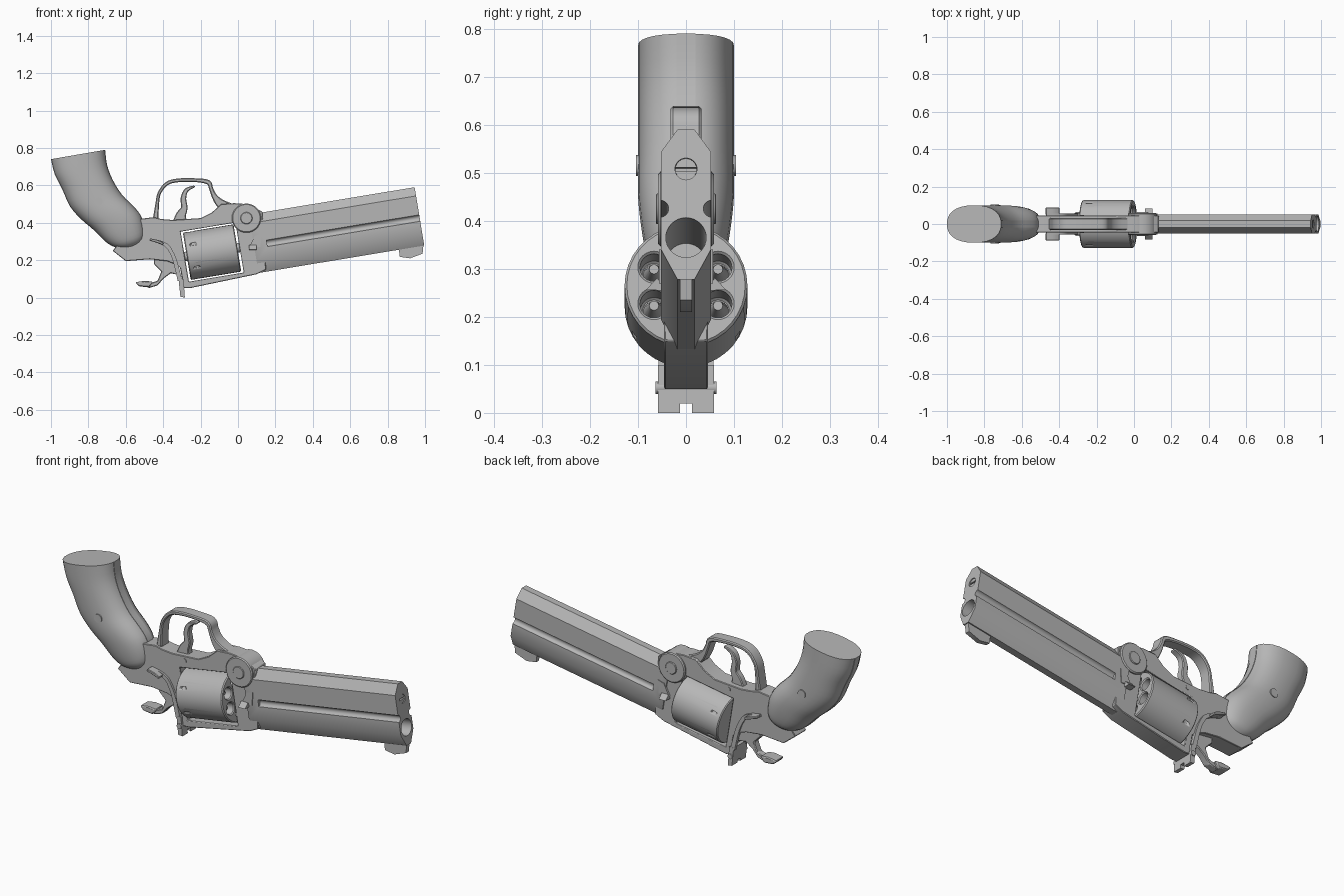
import bpy, bmesh, math
from mathutils import Matrix, Vector

if "Cube" in bpy.data.objects:
    bpy.data.objects.remove(bpy.data.objects["Cube"])

TILT = Matrix.Rotation(math.radians(-9.4), 4, 'Y')
GREY = (0.47, 0.47, 0.47, 1)
metal = bpy.data.materials.new("plain_grey")
metal.diffuse_color = GREY
metal.use_nodes = True
metal.node_tree.nodes["Principled BSDF"].inputs["Base Color"].default_value = GREY
parts = []


def finish(name, bm, bevel=0):
    bmesh.ops.recalc_face_normals(bm, faces=bm.faces)
    me = bpy.data.meshes.new(name)
    bm.to_mesh(me)
    bm.free()
    me.materials.append(metal)
    ob = bpy.data.objects.new(name, me)
    bpy.context.collection.objects.link(ob)
    parts.append(ob)
    if bevel:
        mod = ob.modifiers.new("edge", 'BEVEL')
        mod.width = bevel
        mod.segments = 1
        mod.limit_method = 'ANGLE'
    return ob


def loft(name, rings, bevel=0):
    """Skin a run of equal rings and cap both ends."""
    bm = bmesh.new()
    loops = [[bm.verts.new(p) for p in ring] for ring in rings]
    for a, b in zip(loops, loops[1:]):
        for i in range(len(a)):
            j = (i + 1) % len(a)
            bm.faces.new((a[i], a[j], b[j], b[i]))
    bm.faces.new(loops[0])
    bm.faces.new(loops[-1])
    return finish(name, bm, bevel)


def plate(name, outline, y0, y1, bevel=0):
    return loft(name, [[(x, y, z) for x, z in outline] for y in (y0, y1)], bevel)


def add_rod(bm, start, end, r, n=24, r2=None):
    start, end = Vector(start), Vector(end)
    d = end - start
    m = Matrix.Translation((start + end) / 2) @ d.to_track_quat('Z', 'Y').to_matrix().to_4x4()
    bmesh.ops.create_cone(bm, cap_ends=True, segments=n, radius1=r,
                          radius2=r if r2 is None else r2, depth=d.length, matrix=m)


def rod(name, start, end, r, n=24, bevel=0, r2=None):
    bm = bmesh.new()
    add_rod(bm, start, end, r, n, r2)
    return finish(name, bm, bevel)


def pin(name, x, z, r, half, bevel=0):
    return rod(name, (x, -half, z), (x, half, z), r, 28, bevel)


def box(name, lo, hi):
    return plate(name, [(lo[0], lo[2]), (hi[0], lo[2]), (hi[0], hi[2]), (lo[0], hi[2])], lo[1], hi[1])


def cut(ob, cutter):
    mod = ob.modifiers.new("cut", 'BOOLEAN')
    mod.object, mod.operation, mod.solver = cutter, 'DIFFERENCE', 'EXACT'
    bpy.context.view_layer.objects.active = ob
    bpy.ops.object.modifier_move_to_index(modifier="cut", index=0)
    bpy.ops.object.modifier_apply(modifier="cut")
    parts.remove(cutter)
    bpy.data.objects.remove(cutter)


def smooth_path(pts, steps=4):
    """Catmull-Rom curve through tuples of any length."""
    v = [Vector(p) for p in pts]
    v = [v[0]] + v + [v[-1]]
    out = []
    for a, b, c, d in zip(v, v[1:], v[2:], v[3:]):
        for k in range(steps):
            t = k / steps
            out.append(b + (c - a) * t / 2 + (a * 2 - b * 5 + c * 4 - d) * t * t / 2
                       + (b * 3 - a - c * 3 + d) * t ** 3 / 2)
    return out + [v[-1]]


def ribbon(name, pts, y0, y1, bevel=0):
    """Flat band along (x, z, thickness) points."""
    path = smooth_path(pts)
    left, right = [], []
    for i, p in enumerate(path):
        d = (path[min(i + 1, len(path) - 1)] - path[max(i - 1, 0)]).xy.normalized()
        n = Vector((-d.y, d.x)) * p.z / 2
        left.append(p.xy + n)
        right.append(p.xy - n)
    return plate(name, left + right[::-1], y0, y1, bevel)


# Grip: rounded sections swept from the flat butt to the neck (rear x, z, front x, z, half width)
sections = smooth_path([
    (-1, .74, -.71, .79, .1), (-.98, .66, -.7, .71, .1), (-.94, .58, -.67, .63, .1),
    (-.9, .49, -.62, .55, .1), (-.84, .42, -.56, .49, .1), (-.77, .36, -.52, .44, .095),
    (-.71, .3, -.5, .38, .085), (-.66, .27, -.5, .32, .07), (-.61, .26, -.53, .28, .04)], 3)
rings = []
for xa, za, xb, zb, w in sections:
    ring = []
    for k in range(28):
        c, s = math.cos(math.tau * k / 28), math.sin(math.tau * k / 28)
        f = math.copysign(abs(c) ** 0.85, c) / 2 + 0.5
        ring.append((xa + (xb - xa) * f, math.copysign(abs(s) ** 0.85, s) * w, za + (zb - za) * f))
    rings.append(ring)
loft("grip", rings)
plate("grip_strap", [(s[0], s[1]) for s in sections] + [(s[2], s[3]) for s in sections[::-1]], -.02, .02)
pin("grip_screw", -.745, .515, .022, .104)

# Frame with the cylinder window
frame = plate("frame", [
    (-.6, .34), (-.53, .42), (-.49, .425), (-.45, .43), (-.41, .42), (-.35, .415), (-.2, .425),
    (-.14, .455), (-.09, .5), (-.02, .505), (.05, .5), (.13, .46), (.15, .15), (.1, .125),
    (-.26, .05), (-.29, .05), (-.31, .16), (-.34, .18), (-.38, .195), (-.47, .205),
    (-.6, .195), (-.67, .25)], -.046, .046, .006)
window = box("window", (-.245, -.2, .127), (.052, .2, .398))
window.data.transform(TILT)
cut(frame, window)

# Trigger and its guard
ribbon("trigger_guard", [
    (-.44, .42, .03), (-.432, .5, .02), (-.42, .56, .018), (-.38, .61, .02), (-.32, .627, .02),
    (-.23, .628, .02), (-.16, .617, .025), (-.143, .58, .022), (-.125, .54, .03),
    (-.09, .5, .05), (-.03, .47, .06)], -.032, .032, .005)
ribbon("trigger", [
    (-.23, .595, .01), (-.275, .575, .022), (-.292, .53, .03), (-.287, .48, .035),
    (-.305, .44, .055), (-.31, .4, .08)], -.018, .018, .004)

# Barrel, built level and then tilted
profile = [(.018, .428), (.052, .381), (.052, .175), (.018, .112)]
profile += [(-y, z) for y, z in profile[::-1]]
barrel = loft("barrel", [[(x, y, z) for y, z in profile] for x in (.13, 1.028)])
cut(barrel, rod("bore", (.7, 0, .2), (1.1, 0, .2), .042, 32))
cut(barrel, rod("rod_hole", (1, 0, .345), (1.1, 0, .345), .023))
for side in (-1, 1):
    cut(barrel, rod("groove", (.2, side * .054, .261), (1.1, side * .054, .261), .018, 16))
rod_head = rod("rod_screw", (.99, 0, .345), (1.024, 0, .345), .0225)
cut(rod_head, box("slot", (1.012, -.03, .341), (1.05, .03, .349)))

# Cylinder with six chambers, bullets and stop notches
drum = rod("cylinder", (-.234, 0, .2625), (.04, 0, .2625), .128, 36, .006)
chambers, notches, bullets = bmesh.new(), bmesh.new(), bmesh.new()
for k in range(6):
    t = math.radians(30 + 60 * k)
    out = Vector((0, math.cos(t), math.sin(t)))
    hole = Vector((0, 0, .2625)) + out * .077
    add_rod(chambers, hole + Vector((-.06, 0, 0)), hole + Vector((.06, 0, 0)), .029)
    add_rod(bullets, hole + Vector((-.07, 0, 0)), hole + Vector((.015, 0, 0)), .024, 16, .01)
    spot = Vector((-.19, 0, .2625))
    add_rod(notches, spot + out * .115, spot + out * .14, .019, 3)
cut(drum, finish("chambers", chambers))
cut(drum, finish("notches", notches))
slugs = finish("bullets", bullets)
axle = rod("cylinder_axle", (-.26, 0, .2625), (.07, 0, .2625), .025)
for ob in (barrel, rod_head, drum, slugs, axle):
    ob.data.transform(TILT)

# Hinge joint and small cams in front of the cylinder
pin("hinge_disc", .045, .425, .078, .058, .005)
pin("hinge_screw", .045, .425, .032, .063, .003)
pin("frame_pin", -.28, .395, .012, .049)
for side in (-1, 1):
    plate("cam", [(.06, .27), (.12, .27), (.125, .34), (.09, .33)], side * .04, side * .056)
    loft("cam_wedge", [[(x, side * .04, .255), (x, side * .084, .256), (x, side * .06, .281)]
                       for x in (.06, .1)])

# Front sight, rear sight latch and side levers
plate("front_sight", [(.86, .26), (.865, .218), (.92, .21), (.987, .235), (.992, .285), (.9, .29)],
      -.012, .012)
latch = plate("rear_sight_latch", [(-.318, .1), (-.292, .1), (-.284, 0), (-.308, .004)], -.058, .058)
cut(latch, box("notch", (-.4, -.012, -.1), (-.2, .012, .02)))
pin("latch_pin", -.3, .052, .013, .064)
for side in (-1, 1):
    ribbon("latch_lever", [
        (-.47, .31, .012), (-.42, .297, .018), (-.38, .277, .02), (-.355, .24, .02),
        (-.335, .19, .022), (-.31, .09, .024)], side * .04, side * .057)
    ribbon("lever_thumb_tab", [(-.472, .311, .012), (-.43, .3, .016), (-.4, .287, .012)],
           side * .05, side * .088, .003)

# Hammer and its spur
plate("hammer", [(-.49, .07), (-.43, .09), (-.41, .14), (-.45, .18), (-.45, .22), (-.34, .2),
                 (-.31, .12), (-.36, .13), (-.4, .1), (-.43, .065), (-.48, .05)], -.02, .02, .004)
plate("hammer_spur", [(-.55, .082), (-.53, .06), (-.475, .055), (-.455, .085), (-.5, .09)],
      -.034, .034, .005)

# Smooth shading that keeps hard edges
bpy.ops.object.select_all(action='DESELECT')
for ob in parts:
    ob.select_set(True)
bpy.context.view_layer.objects.active = parts[0]
bpy.ops.object.shade_smooth_by_angle(angle=math.radians(30))
